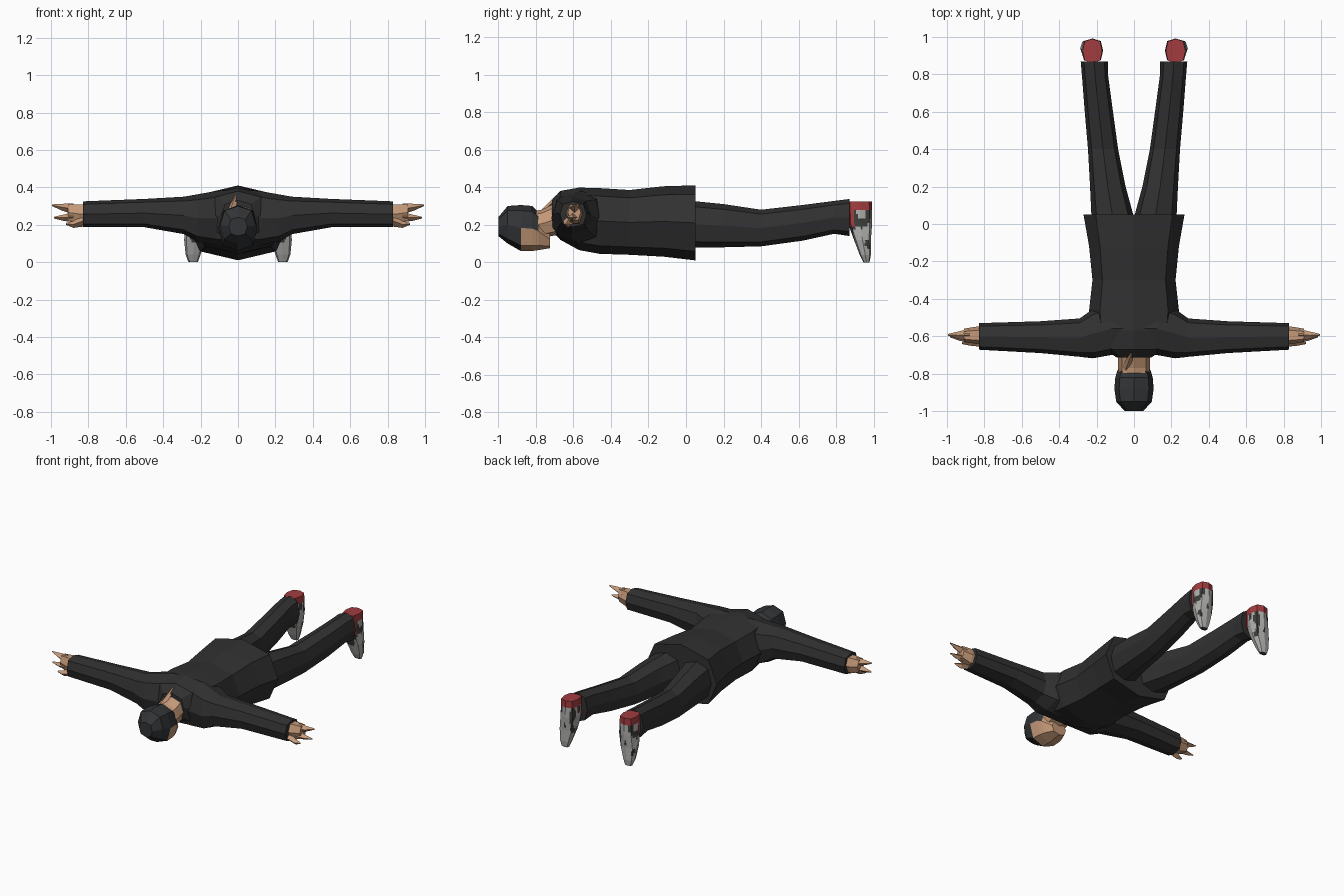
import bpy, bmesh, math
from mathutils import Vector, noise


def material(name, rgb):
    m = bpy.data.materials.new(name)
    m.diffuse_color = (*rgb, 1)
    return m


CLOTH = material("charcoal cloth", (0.030, 0.030, 0.031))
HAIR = material("dark hair", (0.032, 0.034, 0.037))
SKIN = material("skin", (0.56, 0.32, 0.19))
GREY = material("light grey shoe", (0.42, 0.42, 0.41))
DARK = material("dark shoe patch", (0.045, 0.048, 0.042))
RED = material("red shoe panel", (0.36, 0.045, 0.05))


def loft(name, axis, rings, mats, n=8, k=0.8, phase=0.0, side=1, cuts=0, rule=None):
    """Skin rings (position, lo, hi, lo, hi) set along an axis; side=-1 mirrors in x."""
    bm = bmesh.new()
    loops = []
    for t, a0, a1, b0, b1 in rings:
        loop = []
        for i in range(n):
            w = 2 * math.pi * (i + phase) / n
            c, s = math.cos(w), math.sin(w)
            if phase:
                c, s = c / math.cos(math.pi / n), s / math.cos(math.pi / n)
            u = (a0 + a1) / 2 + (a1 - a0) / 2 * math.copysign(abs(c) ** k, c)
            v = (b0 + b1) / 2 + (b1 - b0) / 2 * math.copysign(abs(s) ** k, s)
            p = {"x": (t, u, v), "y": (u, t, v), "z": (u, v, t)}[axis]
            loop.append(bm.verts.new((p[0] * side, p[1], p[2])))
        loops.append(loop)
    for a, b in zip(loops, loops[1:]):
        for i in range(n):
            j = (i + 1) % n
            bm.faces.new((a[i], a[j], b[j], b[i]))
    bm.faces.new(loops[0])
    bm.faces.new(loops[-1])
    if cuts:
        bmesh.ops.subdivide_edges(bm, edges=bm.edges[:], cuts=cuts, use_grid_fill=True)
    bmesh.ops.recalc_face_normals(bm, faces=bm.faces[:])
    if rule:
        for f in bm.faces:
            f.material_index = rule(f.calc_center_median())
    me = bpy.data.meshes.new(name)
    bm.to_mesh(me)
    bm.free()
    for m in mats:
        me.materials.append(m)
    ob = bpy.data.objects.new(name, me)
    bpy.context.collection.objects.link(ob)
    return ob


# Jacket body, hem at +y, collar at -y
loft("jacket_body", "y", [
    (0.05, -0.27, 0.27, 0.01, 0.41),
    (-0.12, -0.24, 0.24, 0.03, 0.405),
    (-0.30, -0.222, 0.222, 0.04, 0.385),
    (-0.46, -0.24, 0.24, 0.045, 0.395),
    (-0.57, -0.23, 0.23, 0.065, 0.398),
    (-0.67, -0.16, 0.16, 0.12, 0.38),
    (-0.715, -0.09, 0.09, 0.17, 0.33)], [CLOTH])

# Shoulder yoke and sleeves
for side, label in ((1, "left"), (-1, "right")):
    loft(label + "_sleeve", "x", [
        (0.0, -0.69, -0.42, 0.08, 0.39),
        (0.12, -0.70, -0.42, 0.09, 0.38),
        (0.22, -0.718, -0.455, 0.11, 0.362),
        (0.29, -0.71, -0.505, 0.15, 0.35),
        (0.50, -0.69, -0.52, 0.187, 0.338),
        (0.83, -0.672, -0.53, 0.187, 0.325)], [CLOTH], k=0.75, side=side)

    # Hand: palm with two pointed finger groups and a thumb
    loft(label + "_palm", "x", [
        (0.80, -0.645, -0.545, 0.21, 0.31),
        (0.85, -0.64, -0.55, 0.20, 0.315),
        (0.91, -0.63, -0.56, 0.22, 0.312)], [SKIN], n=6, side=side)
    loft(label + "_upper_fingers", "x", [
        (0.88, -0.625, -0.56, 0.255, 0.314),
        (0.94, -0.615, -0.575, 0.275, 0.312),
        (0.995, -0.596, -0.588, 0.300, 0.309)], [SKIN], n=4, side=side)
    loft(label + "_lower_fingers", "x", [
        (0.88, -0.635, -0.57, 0.215, 0.27),
        (0.93, -0.625, -0.585, 0.22, 0.255),
        (0.985, -0.606, -0.598, 0.234, 0.242)], [SKIN], n=4, side=side)
    loft(label + "_thumb", "x", [
        (0.83, -0.655, -0.59, 0.19, 0.25),
        (0.88, -0.65, -0.61, 0.183, 0.22),
        (0.92, -0.642, -0.632, 0.20, 0.21)], [SKIN], n=4, side=side)

    # Trouser leg
    loft(label + "_trouser_leg", "y", [
        (-0.05, 0.0, 0.23, 0.07, 0.335),
        (0.05, 0.004, 0.228, 0.08, 0.325),
        (0.20, 0.045, 0.235, 0.08, 0.31),
        (0.40, 0.085, 0.246, 0.085, 0.28),
        (0.62, 0.115, 0.265, 0.115, 0.305),
        (0.79, 0.138, 0.278, 0.152, 0.327),
        (0.87, 0.14, 0.285, 0.14, 0.337)], [CLOTH], k=0.8, side=side)

    # Shoe with toe pointing down, coloured in red panels and blotches
    def shoe_colour(c):
        if c.z > 0.29 or (c.y < 0.895 and c.z > 0.2):
            return 2
        p = Vector((c.x * 22 * side, c.y * 22, c.z * 11))
        return 0 if noise.noise(p) > -0.12 else 1

    loft(label + "_shoe", "z", [
        (0.325, 0.17, 0.275, 0.86, 0.99),
        (0.21, 0.165, 0.28, 0.862, 0.992),
        (0.12, 0.175, 0.288, 0.895, 0.985),
        (0.04, 0.20, 0.28, 0.925, 0.985),
        (0.0, 0.215, 0.265, 0.945, 0.978)], [GREY, DARK, RED],
        k=0.7, side=side, cuts=4, rule=shoe_colour)

# Neck and the bare patch at the nape
loft("neck", "y", [
    (-0.83, -0.075, 0.075, 0.12, 0.27),
    (-0.77, -0.085, 0.085, 0.13, 0.28),
    (-0.66, -0.085, 0.085, 0.15, 0.33)], [SKIN])
loft("nape_patch", "y", [
    (-0.78, -0.07, -0.02, 0.22, 0.27),
    (-0.69, -0.025, 0.0, 0.33, 0.36)], [SKIN], n=4, k=1)

# Head face down: hair over crown and back, skin on the face
loft("head", "y", [
    (-1.0, -0.05, 0.05, 0.14, 0.24),
    (-0.95, -0.095, 0.095, 0.10, 0.30),
    (-0.88, -0.105, 0.105, 0.06, 0.305),
    (-0.82, -0.10, 0.10, 0.06, 0.30),
    (-0.785, -0.09, 0.09, 0.065, 0.265),
    (-0.725, -0.055, 0.055, 0.075, 0.17)], [HAIR, SKIN],
    rule=lambda c: 1 if (c.y > -0.88 and c.z < 0.18) or c.y > -0.78 else 0)
